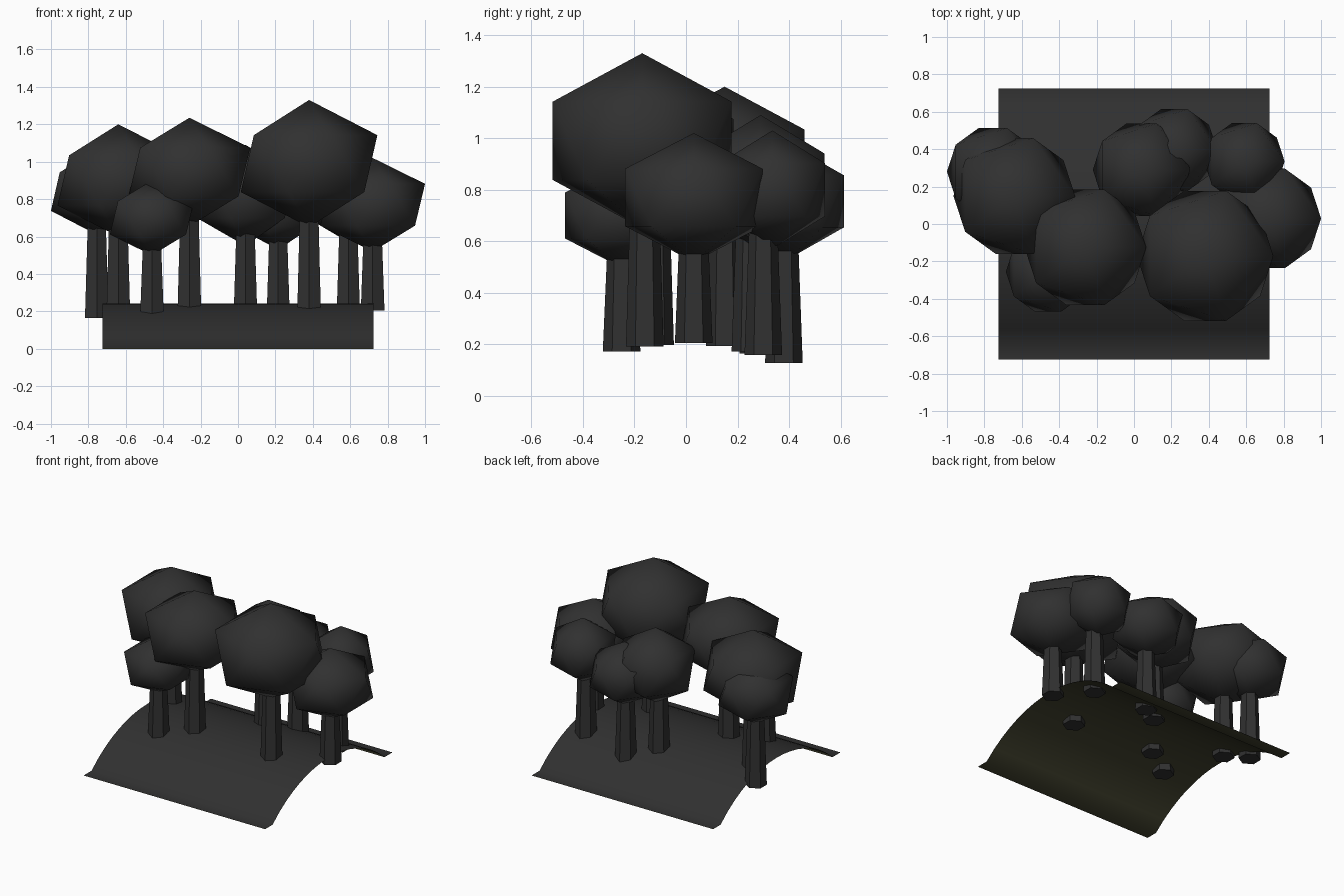
import bpy, bmesh, math
from mathutils import Matrix

if "Cube" in bpy.data.objects:
    bpy.data.objects.remove(bpy.data.objects["Cube"])


def material(name, color):
    m = bpy.data.materials.new(name)
    m.diffuse_color = (*color, 1)
    m.use_nodes = True
    m.node_tree.nodes["Principled BSDF"].inputs["Base Color"].default_value = m.diffuse_color
    return m


DARK = material("dark", (0.03, 0.03, 0.03))
OLIVE = material("olive", (0.055, 0.055, 0.028))

# hill cross-section: circular arc with a flat lip at both edges
EDGE, HALF, RISE = 0.725, 0.64, 0.24
R = (HALF ** 2 + RISE ** 2) / (2 * RISE)


def hill_z(y):
    return max(0.0, math.sqrt(R * R - min(abs(y), HALF) ** 2) - (R - RISE))


def finish(bm, name, mat, smooth):
    mesh = bpy.data.meshes.new(name)
    bm.to_mesh(mesh)
    bm.free()
    mesh.materials.append(mat)
    for p in mesh.polygons:
        p.use_smooth = smooth
    ob = bpy.data.objects.new(name, mesh)
    bpy.context.collection.objects.link(ob)
    return ob


def hill_sheet(name, lift, mat, flip):
    n = 16
    ys = [-EDGE] + [-HALF + 2 * HALF * i / n for i in range(n + 1)] + [EDGE]
    bm = bmesh.new()
    rows = [[bm.verts.new((x, y, hill_z(y) + lift)) for x in (-EDGE, EDGE)] for y in ys]
    for a, b in zip(rows, rows[1:]):
        loop = (a[0], a[1], b[1], b[0])
        bm.faces.new(loop[::-1] if flip else loop)
    finish(bm, name, mat, True)


def tree(i, x, y, z, r, h, trunk_y):
    # trunk: tapered hexagonal post sunk slightly through the hill
    z0 = hill_z(trunk_y) - 0.035
    bm = bmesh.new()
    bmesh.ops.create_cone(bm, cap_ends=True, segments=6, radius1=0.073, radius2=0.05,
                          depth=z - z0, matrix=Matrix.Translation((x, trunk_y, (z + z0) / 2)))
    finish(bm, f"trunk_{i}", DARK, False)
    # canopy: stretched icosahedron (r = ring radius, h = half height)
    bm = bmesh.new()
    k = r / 0.894
    bmesh.ops.create_icosphere(bm, subdivisions=1, radius=1,
                               matrix=Matrix.Translation((x, y, z)) @ Matrix.Diagonal((k, k, h, 1)))
    finish(bm, f"canopy_{i}", DARK, True)


# ground
hill_sheet("hill_top", 0.003, DARK, False)
hill_sheet("hill_underside", 0.0, OLIVE, True)

# trees: canopy x, y, z, ring radius, half height, trunk y
TREES = [
    (-0.64, 0.15, 0.90, 0.325, 0.30, 0.15),
    (-0.755, 0.28, 0.84, 0.245, 0.23, 0.28),
    (-0.26, -0.125, 0.945, 0.325, 0.29, -0.12),
    (-0.46, -0.255, 0.70, 0.225, 0.20, -0.25),
    (0.38, -0.17, 0.99, 0.365, 0.34, -0.16),
    (0.04, 0.29, 0.82, 0.26, 0.27, 0.25),
    (0.215, 0.395, 0.755, 0.23, 0.225, 0.38),
    (0.59, 0.335, 0.80, 0.215, 0.23, 0.30),
    (0.72, 0.03, 0.77, 0.28, 0.25, 0.03),
]
for i, t in enumerate(TREES, 1):
    tree(i, *t)
